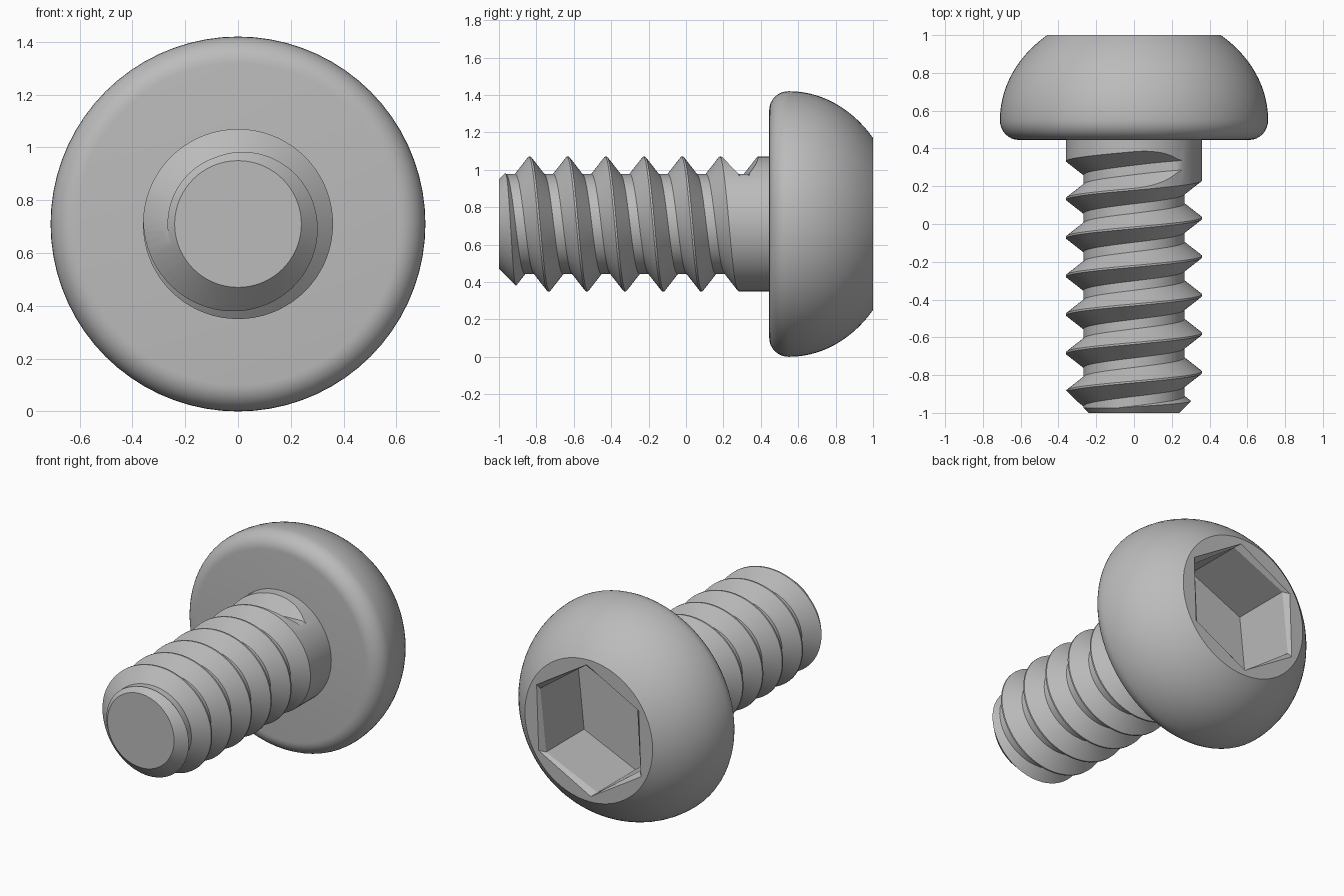
import bpy, bmesh
from math import sin, cos, pi, radians, acos

if "Cube" in bpy.data.objects:
    bpy.data.objects.remove(bpy.data.objects["Cube"])

AXIS_Z = 0.71          # height of the bolt axis, which runs along y
SEGS = 72
HEAD_BASE = 0.445

steel = bpy.data.materials.new("grey_steel")
steel.use_nodes = True
steel.diffuse_color = (0.5, 0.5, 0.5, 1)
steel.node_tree.nodes["Principled BSDF"].inputs["Base Color"].default_value = (0.5, 0.5, 0.5, 1)


def point(r, a, y):
    return (r * cos(a), y, AXIS_Z + r * sin(a))


def finish(bm, name):
    bmesh.ops.remove_doubles(bm, verts=bm.verts[:], dist=1e-4)
    bmesh.ops.recalc_face_normals(bm, faces=bm.faces[:])
    mesh = bpy.data.meshes.new(name)
    bm.to_mesh(mesh)
    bm.free()
    mesh.materials.append(steel)
    obj = bpy.data.objects.new(name, mesh)
    bpy.context.collection.objects.link(obj)
    return obj


def lathe(name, profile, segs):
    """Closed solid round the axis; profile rows are (radius, y, twist in degrees)."""
    bm = bmesh.new()
    rings = [[bm.verts.new(point(r, 2 * pi * i / segs + radians(t), y)) for i in range(segs)]
             for r, y, t in profile]
    for a, b in zip(rings, rings[1:]):
        for i in range(segs):
            j = (i + 1) % segs
            bm.faces.new((a[i], a[j], b[j], b[i]))
    bm.faces.new(rings[0])
    bm.faces.new(rings[-1])
    return finish(bm, name)


def cut(obj, cutter, operation):
    cutter.hide_render = True
    mod = obj.modifiers.new("cut", "BOOLEAN")
    mod.operation = operation
    mod.solver = "EXACT"
    mod.object = cutter
    bpy.context.view_layer.objects.active = obj
    bpy.ops.object.modifier_apply(modifier=mod.name)
    bpy.data.objects.remove(cutter)


def smooth(obj):
    bpy.ops.object.select_all(action="DESELECT")
    obj.select_set(True)
    bpy.context.view_layer.objects.active = obj
    bpy.ops.object.shade_smooth_by_angle(angle=radians(30))


# Domed head: rounded lower rim, then an elliptical dome cut flat at the back
RIM, RIM_Y, FACE_R = 0.71, 0.55, 0.46
end = acos(FACE_R / RIM)
dome = (1 - RIM_Y) / sin(end)
profile = [(0.61 + 0.1 * sin(t), RIM_Y - (RIM_Y - HEAD_BASE) * cos(t), 0)
           for t in (pi / 2 * i / 8 for i in range(9))]
profile += [(RIM * cos(t), RIM_Y + dome * sin(t), 0)
            for t in (end * i / 14 for i in range(1, 15))]
head = lathe("head", profile, SEGS)

# Hexagonal socket with a slightly twisted narrow rim
socket = lathe("socket_cutter", [(0.405, 0.58, 24), (0.405, 0.97, 24),
                                 (0.425, 1.0, 28), (0.425, 1.05, 28)], 6)
cut(head, socket, "DIFFERENCE")
smooth(head)

# Threaded shank: one V groove winding along the axis
CREST, ROOT = 0.36, 0.267
PITCH, START = 0.204, 0.337
HALF_ROOT, FLANK = 0.025, 0.072
TOP = HEAD_BASE + 0.015

bm = bmesh.new()
columns = []
for i in range(SEGS + 1):
    a = 2 * pi * i / SEGS
    rows = [(CREST, TOP)]
    for k in range(8):
        floor = ROOT
        if k == 0 and a < pi / 2:            # groove runs out along a flat floor
            floor = min(CREST, ROOT / max(sin(a), 0.01))
        centre = START - PITCH * (a / (2 * pi) + k)
        wide = HALF_ROOT + FLANK * (CREST - floor) / (CREST - ROOT)
        if i == 0 and k == 0:                # plain collar before the groove
            rows += [(CREST, TOP)] * 4
        else:
            rows += [(CREST, centre + wide), (floor, centre + HALF_ROOT),
                     (floor, centre - HALF_ROOT), (CREST, centre - wide)]
    columns.append([bm.verts.new(point(r, a, y)) for r, y in rows])
for a, b in zip(columns, columns[1:]):
    for j in range(len(a) - 1):
        bm.faces.new((a[j], a[j + 1], b[j + 1], b[j]))
bmesh.ops.remove_doubles(bm, verts=bm.verts[:], dist=1e-4)
bmesh.ops.bisect_plane(bm, geom=bm.verts[:] + bm.edges[:] + bm.faces[:],
                       plane_co=(0, -1.03, 0), plane_no=(0, -1, 0), clear_outer=True)
bmesh.ops.holes_fill(bm, edges=[e for e in bm.edges if e.is_boundary], sides=0)
shank = finish(bm, "threaded_shank")

# Chamfered tip
envelope = lathe("tip_cutter", [(0.24, -1, 0), (0.40, -0.84, 0), (0.40, 0.5, 0)], SEGS)
cut(shank, envelope, "INTERSECT")
smooth(shank)
